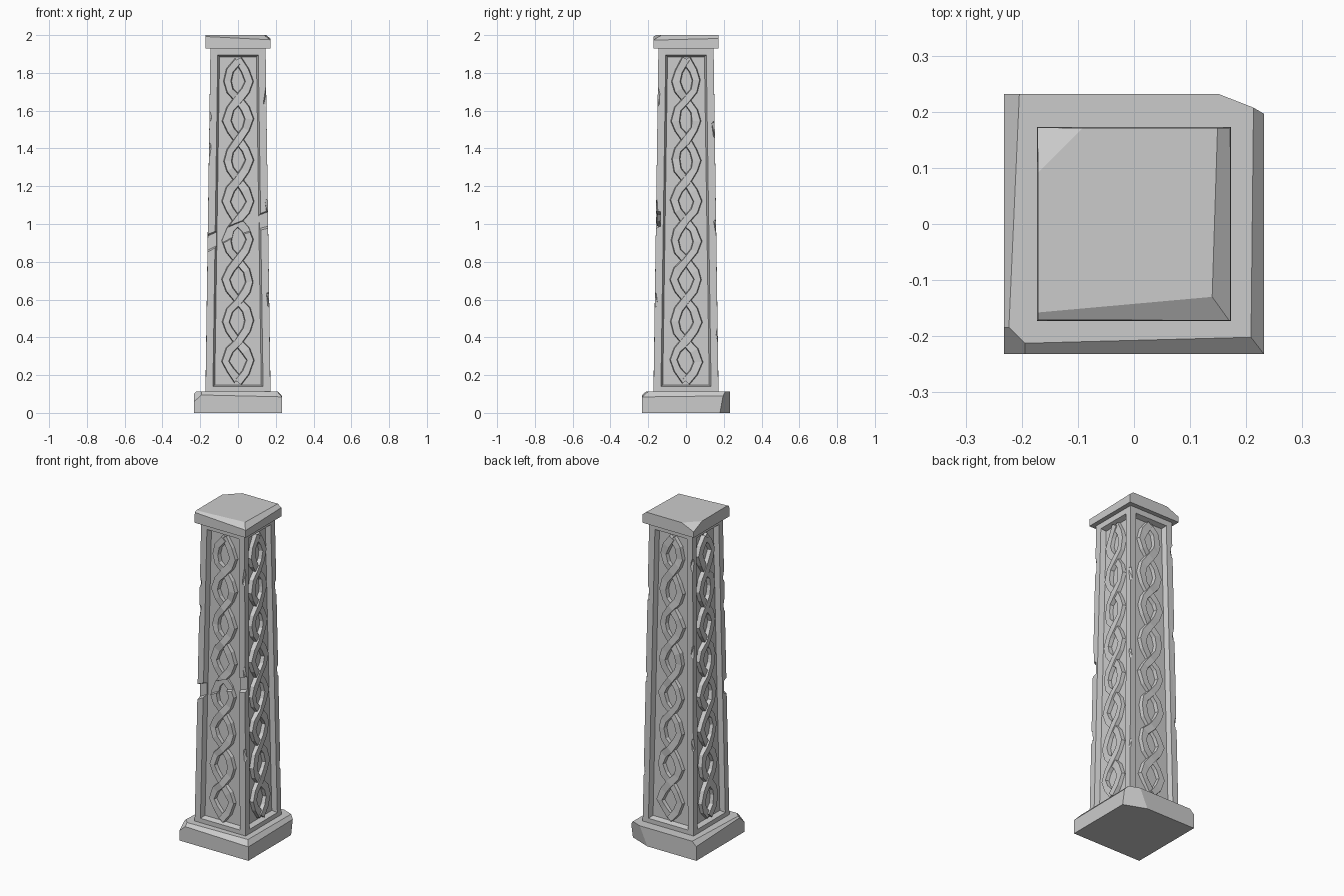
import bpy, bmesh, math, random
from mathutils import Vector, Matrix

if "Cube" in bpy.data.objects:
    bpy.data.objects.remove(bpy.data.objects["Cube"])

random.seed(4)
Z0, Z1, H0, H1 = 0.11, 1.93, 0.172, 0.146


def half(z):
    """Half width of the tapering shaft at height z."""
    return H0 + (H1 - H0) * (z - Z0) / (Z1 - Z0)


def make(name, bm):
    bmesh.ops.recalc_face_normals(bm, faces=bm.faces)
    me = bpy.data.meshes.new(name)
    bm.to_mesh(me)
    bm.free()
    ob = bpy.data.objects.new(name, me)
    bpy.context.collection.objects.link(ob)
    return ob


def block(z0, z1, h0, h1):
    bm = bmesh.new()
    bmesh.ops.create_cube(bm, size=2)
    for v in bm.verts:
        low = v.co.z < 0
        h = h0 if low else h1
        v.co = (v.co.x * h, v.co.y * h, z0 if low else z1)
    return bm


def chop(bm, a, b, c):
    """Slice off the part of a convex block outside the plane a, b, c."""
    a, b, c = Vector(a), Vector(b), Vector(c)
    n = (b - a).cross(c - a).normalized()
    mid = sum((v.co for v in bm.verts), Vector()) / len(bm.verts)
    if n.dot(mid - a) > 0:
        n = -n
    r = bmesh.ops.bisect_plane(bm, geom=bm.verts[:] + bm.edges[:] + bm.faces[:],
                               plane_co=a, plane_no=n, clear_outer=True)
    edges = [e for e in r['geom_cut'] if isinstance(e, bmesh.types.BMEdge)]
    bmesh.ops.holes_fill(bm, edges=edges)


def carve(ob, cutters):
    for c in cutters:
        m = ob.modifiers.new("chip", 'BOOLEAN')
        m.operation, m.solver, m.object = 'DIFFERENCE', 'EXACT', c
    dg = bpy.context.evaluated_depsgraph_get()
    me = bpy.data.meshes.new_from_object(ob.evaluated_get(dg))
    ob.modifiers.clear()
    ob.data = me


# Plinth with broken edges and corners
bm = block(0, 0.112, 0.232, 0.232)
chop(bm, (-0.232, -0.175, 0.112), (-0.175, -0.232, 0.112), (-0.232, -0.232, 0.06))
chop(bm, (-0.2, -0.232, 0.095), (0.232, -0.232, 0.085), (0.09, -0.205, 0.112))
chop(bm, (0.232, -0.2, 0.085), (0.232, 0.2, 0.09), (0.212, 0.12, 0.112))
chop(bm, (0.15, 0.232, 0.112), (0.232, 0.2, 0.112), (0.232, 0.18, 0.0))
chop(bm, (-0.232, -0.1, 0.1), (-0.232, 0.14, 0.09), (-0.212, 0.06, 0.112))
make("plinth", bm)

# Cap slab with worn top
bm = block(1.93, 2.0, 0.173, 0.171)
chop(bm, (-0.13, -0.172, 1.99), (0.172, -0.172, 1.975), (-0.03, -0.145, 2.0))
chop(bm, (0.172, -0.1, 1.975), (0.172, 0.1, 1.98), (0.145, 0.05, 2.0))
chop(bm, (-0.172, 0.09, 2.0), (-0.09, 0.172, 2.0), (-0.172, 0.172, 1.965))
make("cap", bm)

# Shaft with a sunken, sloped-edge panel on each side
bm = block(Z0 - 0.01, Z1 + 0.005, H0, H1)
sides = [f for f in bm.faces if abs(f.normal.z) < 0.5]
bmesh.ops.inset_individual(bm, faces=sides, thickness=0.055)
bmesh.ops.inset_individual(bm, faces=sides, thickness=0.014, depth=-0.03)
shaft = make("shaft", bm)


# Interlaced strands, two on each panel
def strand(name, side, sign):
    bm = bmesh.new()
    turn = Matrix.Rotation(side * math.pi / 2, 3, 'Z')
    lobe, start, steps = 0.2125, 0.168, 4
    pts = []
    for i in range(8 * steps + 1):
        t = i / steps
        amp = (0.062 - 0.006 * t / 8) * random.uniform(0.92, 1.08)
        z = start + t * lobe + random.uniform(-0.008, 0.008)
        # strands pass alternately over and under at the crossings
        over = math.cos(math.pi * t) * sign if i % steps == 0 else 0
        top = (0.004 if over > 0 else 0.014 if over < 0 else 0.008)
        pts.append((sign * amp * math.sin(math.pi * t), z,
                    top + random.uniform(-0.002, 0.003)))
    rings = []
    for i, (u, z, d) in enumerate(pts):
        a, b = pts[max(i - 1, 0)], pts[min(i + 1, len(pts) - 1)]
        tan = Vector((b[0] - a[0], b[1] - a[1])).normalized()
        n = Vector((tan.y, -tan.x))
        w = random.uniform(0.016, 0.022)
        ring = []
        for s, depth in ((-w - 0.005, 0.034), (-w, d), (w, d), (w + 0.005, 0.034)):
            zz = z + n.y * s
            ring.append(bm.verts.new(turn @ Vector((u + n.x * s, -(half(zz) - depth), zz))))
        rings.append(ring)
    for r, q in zip(rings, rings[1:]):
        for k in range(4):
            bm.faces.new((r[k], r[(k + 1) % 4], q[(k + 1) % 4], q[k]))
    bm.faces.new(rings[0])
    bm.faces.new(rings[-1])
    bmesh.ops.triangulate(bm, faces=bm.faces)
    return make(name, bm)


names = ("front", "right", "back", "left")
strands = {n: [strand(f"{n}_strand_{j}", k, s) for j, s in enumerate((1, -1))]
           for k, n in enumerate(names)}


# Faceted chips along the shaft corners
def chip(x, y, z, size):
    bm = bmesh.new()
    bmesh.ops.create_icosphere(bm, subdivisions=1, radius=1)
    for v in bm.verts:
        v.co *= random.uniform(0.88, 1.1)
    h = half(z) + 0.019
    bmesh.ops.scale(bm, verts=bm.verts, vec=(0.042, 0.042, size))
    bmesh.ops.rotate(bm, verts=bm.verts, matrix=Matrix.Rotation(random.uniform(0, 3), 3, 'Z'))
    bmesh.ops.translate(bm, verts=bm.verts, vec=(x * h, y * h, z))
    return make("chip_cutter", bm)


corners = {(1, -1): ((0.6, 0.07), (1.08, 0.1), (1.68, 0.1)),
           (-1, -1): ((0.9, 0.05), (1.39, 0.07), (1.57, 0.05)),
           (1, 1): ((0.42, 0.06), (0.99, 0.06), (1.5, 0.08)),
           (-1, 1): ((0.66, 0.07), (1.22, 0.07), (1.74, 0.07))}
chips = [chip(x, y, z, s) for (x, y), row in corners.items() for z, s in row]

# Diagonal gouge broken across the front
bm = bmesh.new()
prof = [(0.09, 0.06), (-0.03, 0.02), (-0.07, -0.06), (0.09, -0.11)]
ends = []
for x, zc in ((-0.2, 0.9), (0.0, 0.99), (0.2, 1.06)):
    k = 1 if x else 0.75
    ends.append([bm.verts.new((x, -half(zc) - (d if d > 0 else 0) + (0.026 * k if d < 0 else 0),
                               zc + dz * k)) for d, dz in prof])
for r, q in zip(ends, ends[1:]):
    for k in range(4):
        bm.faces.new((r[k], r[(k + 1) % 4], q[(k + 1) % 4], q[k]))
bm.faces.new(ends[0])
bm.faces.new(ends[-1])
bmesh.ops.triangulate(bm, faces=bm.faces)
gouge = make("gouge_cutter", bm)

carve(shaft, chips + [gouge])
for ob in strands["front"]:
    carve(ob, [gouge])
for c in chips + [gouge]:
    bpy.data.objects.remove(c)
